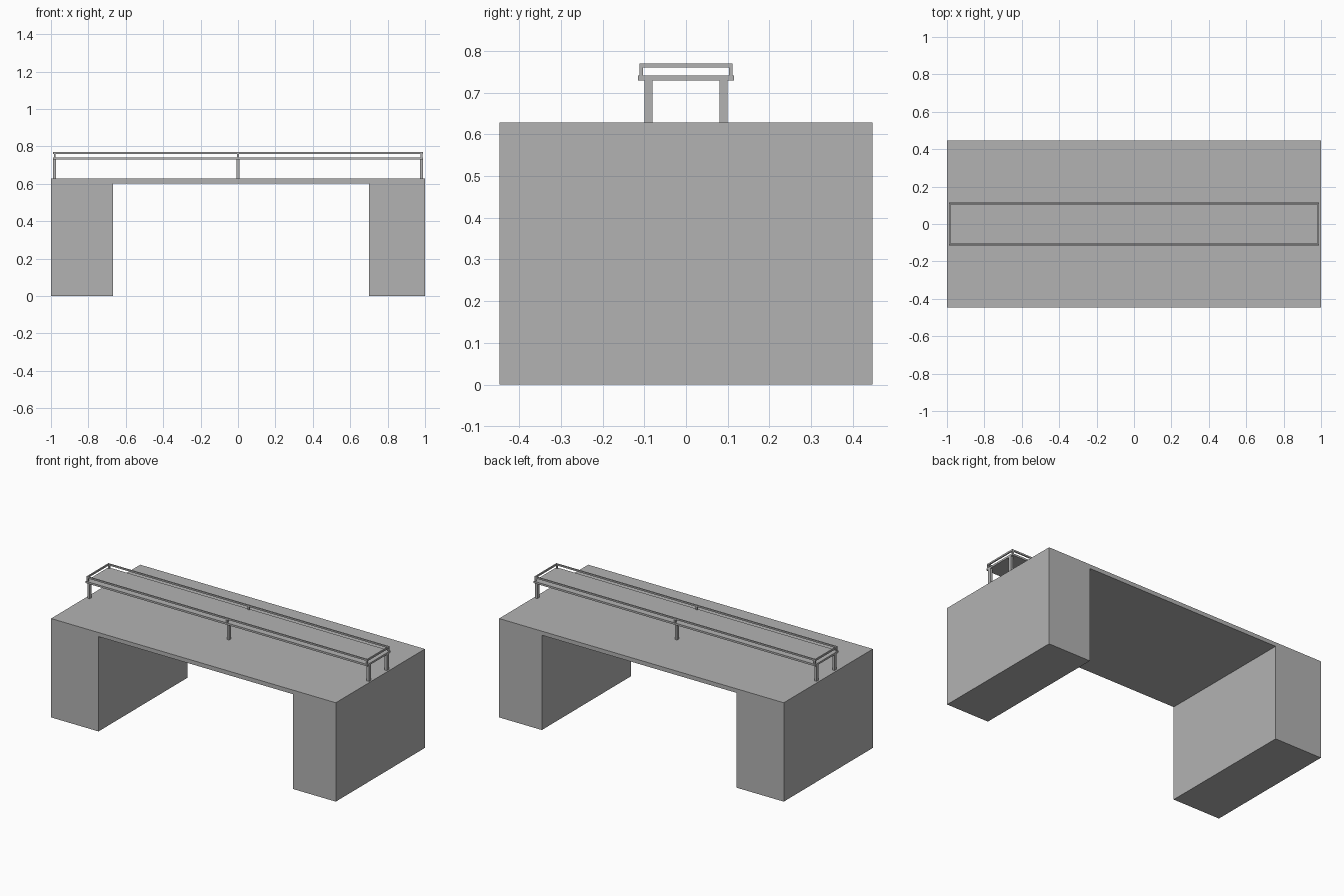
import bpy

cube = bpy.data.objects.get("Cube")
if cube:
    bpy.data.objects.remove(cube, do_unlink=True)

GREY = (0.45, 0.45, 0.45, 1)
mat = bpy.data.materials.new("plain grey")
mat.use_nodes = True
mat.diffuse_color = GREY
mat.node_tree.nodes["Principled BSDF"].inputs["Base Color"].default_value = GREY


def box(name, x, y, z):
    """Box spanning the given (low, high) ranges."""
    spans = (x, y, z)
    bpy.ops.mesh.primitive_cube_add(size=1, location=[(a + b) / 2 for a, b in spans])
    ob = bpy.context.object
    ob.name = name
    for v in ob.data.vertices:
        for i, (a, b) in enumerate(spans):
            v.co[i] *= b - a
    ob.data.materials.append(mat)
    return ob


def around(centre, width):
    return (centre - width / 2, centre + width / 2)


# Desk: top slab on two pedestals of unequal width
DEPTH = (-0.447, 0.447)
TOP = 0.628
UNDER = 0.602
box("desk_top", (-1, 1), DEPTH, (UNDER, TOP))
box("right_pedestal", (-1, -0.667), DEPTH, (0, UNDER))
box("left_pedestal", (0.7, 1), DEPTH, (0, UNDER))

# Raised shelf
SHELF = (0.729, 0.741)
RAIL = (0.76, 0.77)
box("shelf_board", (-0.99, 0.99), (-0.115, 0.115), SHELF)

# Shelf legs and short rail posts, in pairs along the length
for place, x in (("right", -0.98), ("middle", 0), ("left", 0.982)):
    for side, s in (("front", -1), ("back", 1)):
        box(f"{place}_{side}_shelf_leg", around(x, 0.016), around(s * 0.09, 0.02), (TOP, SHELF[0]))
        box(f"{place}_{side}_rail_post", around(x, 0.01), around(s * 0.107, 0.008), (SHELF[1], RAIL[0]))

# Guard rail running round the shelf
for side, s in (("front", -1), ("back", 1)):
    box(f"{side}_rail", (-0.988, 0.988), around(s * 0.107, 0.008), RAIL)
for side, s in (("right", -1), ("left", 1)):
    box(f"{side}_end_rail", around(s * 0.984, 0.008), (-0.103, 0.103), RAIL)
